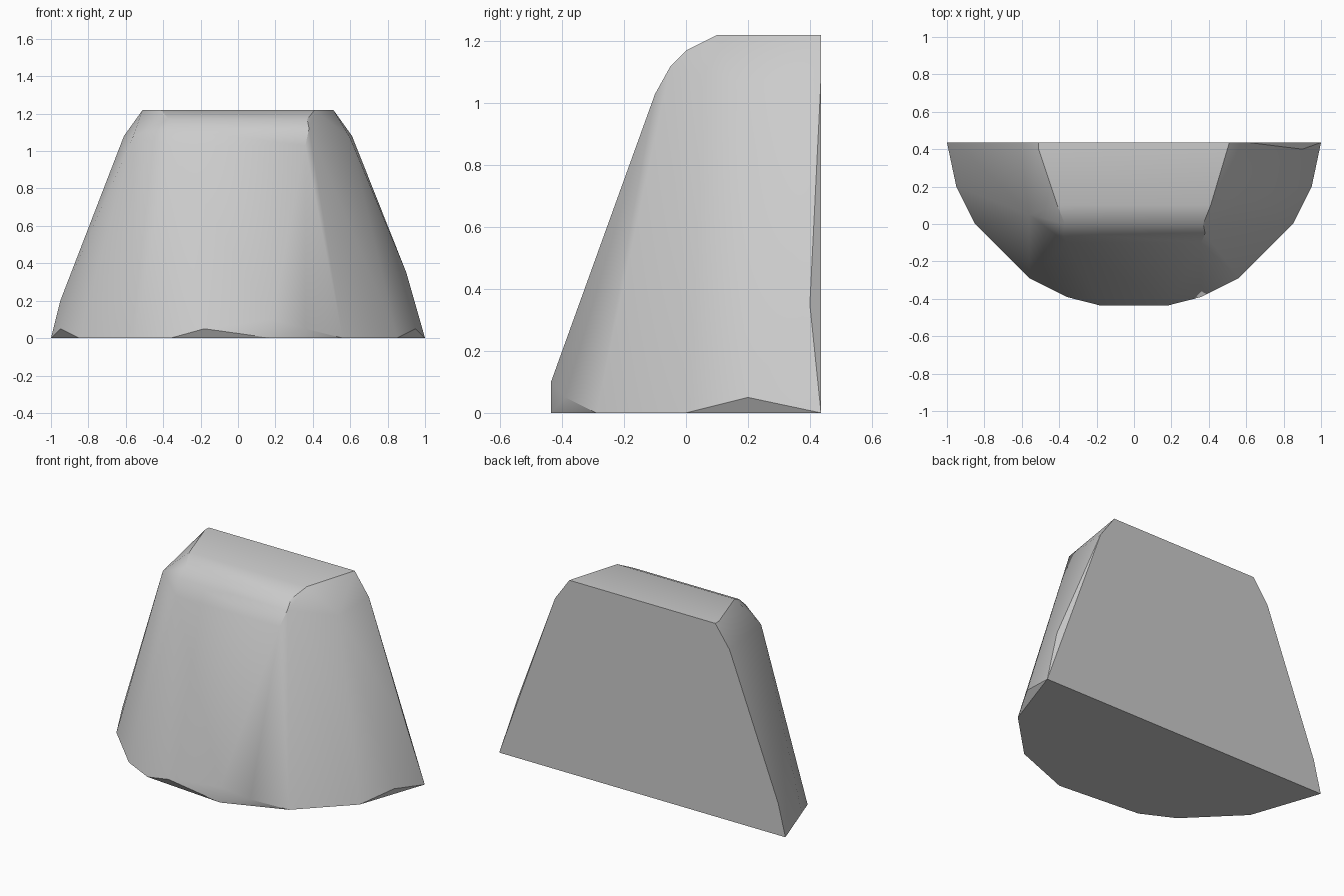
import bpy, bmesh, math

cube = bpy.data.objects.get("Cube")
if cube:
    bpy.data.objects.remove(cube, do_unlink=True)

# Plain stone grey
grey = bpy.data.materials.new("stone_grey")
grey.use_nodes = True
colour = (0.6, 0.6, 0.6, 1)
grey.diffuse_color = colour
grey.node_tree.nodes["Principled BSDF"].inputs["Base Color"].default_value = colour

BACK, TOP = 0.436, 1.22

# Corners shared by both sides: base rim, back edge, crown and rounded front brow
mirrored = [
    (1.0, BACK, 0), (0.85, 0.0, 0), (0.95, 0.2, 0.05),
    (0.61, BACK, 1.08), (0.51, BACK, TOP), (0.41, 0.1, TOP),
    (0.37, 0.0, 1.17), (0.38, -0.05, 1.12), (0.36, -0.1, 1.03),
    (0.56, -0.29, 0),
]
# Corners that break the symmetry: chipped rim and worn shoulders
single = [
    (-0.36, -0.39, 0), (-0.18, -BACK, 0.05), (0.18, -BACK, 0),
    (0.18, -BACK, 0.1), (0.36, -0.39, 0.05),
    (-0.95, BACK, 0.2), (0.9, 0.4, 0.35),
    (-0.56, 0.05, 1.08), (0.6, 0.15, 1.07), (-0.51, 0.4, TOP),
]
corners = [(s * x, y, z) for x, y, z in mirrored for s in (-1, 1)] + single

# Faceted block wrapped around the corners
bm = bmesh.new()
for corner in corners:
    bm.verts.new(corner)
hull = bmesh.ops.convex_hull(bm, input=bm.verts)
spare = {g for g in hull["geom_interior"] + hull["geom_unused"]
         if isinstance(g, bmesh.types.BMVert)}
bmesh.ops.delete(bm, geom=list(spare), context='VERTS')
bmesh.ops.dissolve_limit(bm, angle_limit=math.radians(0.5),
                         verts=bm.verts, edges=bm.edges)
bmesh.ops.recalc_face_normals(bm, faces=bm.faces)

mesh = bpy.data.meshes.new("rock_block")
bm.to_mesh(mesh)
bm.free()
mesh.materials.append(grey)
rock = bpy.data.objects.new("rock_block", mesh)
bpy.context.collection.objects.link(rock)

# Soft walls with crisp rims
bpy.context.view_layer.objects.active = rock
rock.select_set(True)
bpy.ops.object.shade_smooth_by_angle(angle=math.radians(30))
